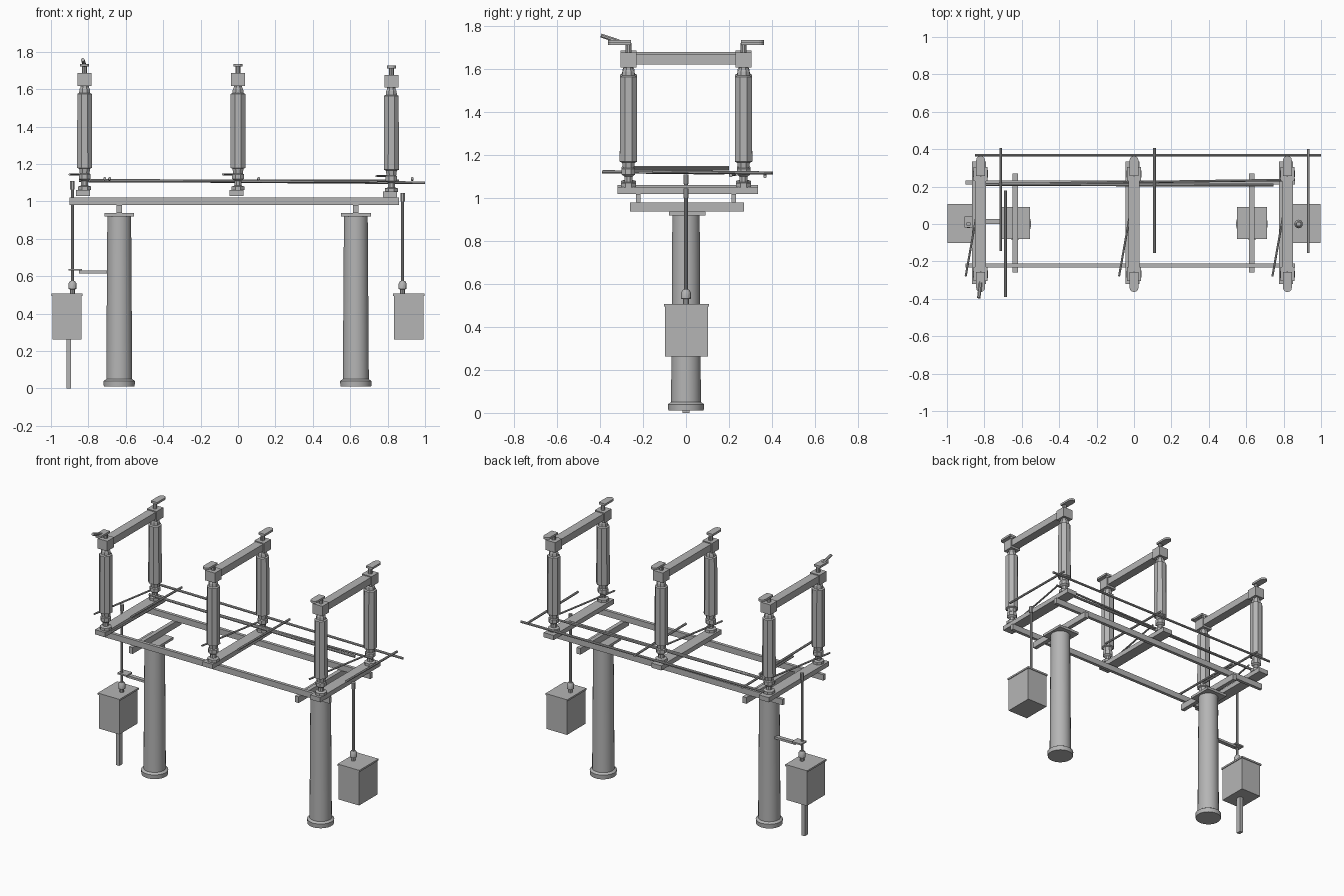
import bpy
import math
from mathutils import Vector

cube = bpy.data.objects.get("Cube")
if cube:
    bpy.data.objects.remove(cube, do_unlink=True)

# single grey finish
grey = bpy.data.materials.new("galvanised_grey")
grey.use_nodes = True
GREY = (0.46, 0.46, 0.46, 1)
grey.diffuse_color = GREY
grey.node_tree.nodes["Principled BSDF"].inputs["Base Color"].default_value = GREY


def make(name, verts, faces, smooth=False):
    mesh = bpy.data.meshes.new(name)
    mesh.from_pydata(verts, [], faces)
    mesh.materials.append(grey)
    obj = bpy.data.objects.new(name, mesh)
    bpy.context.collection.objects.link(obj)
    if smooth:
        bpy.ops.object.select_all(action="DESELECT")
        obj.select_set(True)
        bpy.context.view_layer.objects.active = obj
        bpy.ops.object.shade_smooth_by_angle(angle=math.radians(35))
    return obj


def box(name, x, y, z):
    """Box from (min, max) ranges."""
    verts = [(a, b, c) for a in x for b in y for c in z]
    faces = [(0, 1, 3, 2), (4, 6, 7, 5), (0, 4, 5, 1),
             (2, 3, 7, 6), (0, 2, 6, 4), (1, 5, 7, 3)]
    return make(name, verts, faces)


def around(centre, half):
    return (centre - half, centre + half)


def lathe(name, x, y, profile, sides, smooth=False):
    """Turned part from (radius, height) pairs."""
    verts, faces = [], []
    for r, z in profile:
        for i in range(sides):
            a = math.tau * (i + 0.5) / sides
            verts.append((x + r * math.cos(a), y + r * math.sin(a), z))
    for k in range(len(profile) - 1):
        for i in range(sides):
            j = (i + 1) % sides
            low, high = k * sides, (k + 1) * sides
            faces.append((low + i, low + j, high + j, high + i))
    last = (len(profile) - 1) * sides
    faces.append(tuple(reversed(range(sides))))
    faces.append(tuple(range(last, last + sides)))
    return make(name, verts, faces, smooth)


def rod(name, start, end, radius=0.007, sides=8):
    a, b = Vector(start), Vector(end)
    obj = lathe(name, 0, 0, [(radius, 0), (radius, (b - a).length)], sides, True)
    obj.location = a
    obj.rotation_euler = (b - a).to_track_quat("Z", "Y").to_euler()
    return obj


# support posts with caps and cross arms
for side, x in (("right", -0.635), ("left", 0.63)):
    lathe(f"{side}_post", x, 0, [(0.083, 0.01), (0.085, 0.04), (0.07, 0.05),
                                 (0.064, 0.925)], 24, True)
    box(f"{side}_post_cap", around(x, 0.08), around(0.005, 0.085), (0.92, 0.937))
    box(f"{side}_cross_arm", around(x, 0.014), (-0.26, 0.27), (0.937, 0.98))

# long rails
for name, y in (("front_rail", -0.222), ("back_rail", 0.222)):
    box(name, (-0.9, 0.86), around(y, 0.011), (0.98, 1.02))

# three phases: base beam, two insulators, top blade and terminals
insulator = [(0.038, 1.05), (0.038, 1.07), (0.02, 1.075), (0.02, 1.1),
             (0.034, 1.11), (0.034, 1.135), (0.028, 1.14), (0.032, 1.165),
             (0.044, 1.17), (0.042, 1.565), (0.032, 1.57), (0.03, 1.59),
             (0.024, 1.6), (0.024, 1.615)]
for phase, x, dz in (("right", -0.82, 0.01), ("middle", 0, 0.01), ("left", 0.82, 0)):
    box(f"{phase}_base_beam", around(x - 0.008, 0.038), (-0.32, 0.335),
        (1.02 + dz, 1.052 + dz))
    box(f"{phase}_blade", around(x, 0.03), (-0.24, 0.24), (1.622 + dz, 1.67 + dz))
    for end, s in (("front", -1), ("back", 1)):
        y = 0.268 * s
        part = f"{phase}_{end}"
        lathe(f"{part}_insulator", x, y, [(r, z + dz) for r, z in insulator], 8)
        box(f"{part}_head", around(x, 0.037), around(y, 0.037),
            (1.608 + dz, 1.677 + dz))
        lathe(f"{part}_terminal_stem", x, y,
              [(0.014, 1.677 + dz), (0.014, 1.712 + dz)], 10, True)
        # flat pad with a rounded outer end
        near, far = y - 0.012 * s, y + 0.072 * s
        outline = [(x - 0.024, near), (x + 0.024, near)]
        for i in range(7):
            a = math.pi * i / 6
            outline.append((x + 0.024 * math.cos(a), far + 0.024 * s * math.sin(a)))
        n = len(outline)
        z0, z1 = 1.712 + dz, 1.726 + dz
        verts = [(u, v, z) for z in (z0, z1) for u, v in outline]
        faces = [tuple(range(n)), tuple(range(2 * n - 1, n - 1, -1))]
        faces += [(i, i + n, (i + 1) % n + n, (i + 1) % n) for i in range(n)]
        if s > 0:
            faces = [f[::-1] for f in faces]
        make(f"{part}_terminal_pad", verts, faces)
    # slanted operating link beside each base
    rod(f"{phase}_drive_link", (x - 0.08, -0.28, 1.135 + dz),
        (x + 0.005, 0.2, 1.135 + dz), 0.006)
rod("raised_terminal_arm", (-0.82, -0.31, 1.728), (-0.83, -0.395, 1.757), 0.01)

# operating rods along the frame
rod("back_operating_rod", (-0.85, 0.368, 1.112), (1.0, 0.368, 1.1), 0.008)
rod("inner_operating_rod", (-0.825, 0.212, 1.112), (0.745, 0.208, 1.106), 0.009)
rod("tilted_operating_rod", (-0.8, 0.213, 1.108), (0.86, 0.236, 1.112), 0.007)

# operating rods across the frame
for i, (x, y0, y1) in enumerate(((-0.713, -0.145, 0.405), (-0.687, -0.39, 0.18),
                                 (0.11, -0.155, 0.405), (0.932, -0.155, 0.4))):
    rod(f"cross_operating_rod_{i + 1}", (x, y0, 1.123), (x, y1, 1.117), 0.008)

# drive cabinets with couplings and vertical shafts
for side, x, shaft_x, top in (("right", -0.915, -0.885, 1.11),
                              ("left", 0.913, 0.88, 1.045)):
    box(f"{side}_cabinet", around(x, 0.078), around(0.003, 0.1), (0.262, 0.495))
    box(f"{side}_cabinet_lid", around(x, 0.083), around(0.003, 0.105), (0.495, 0.507))
    lathe(f"{side}_coupling", shaft_x, 0, [(0.014, 0.5), (0.014, 0.53), (0.023, 0.532),
                                           (0.023, 0.56), (0.014, 0.575)], 10, True)
    rod(f"{side}_drive_shaft", (shaft_x, 0, 0.57), (shaft_x, 0, top), 0.0085, 10)
    rod(f"{side}_shaft_fork", (shaft_x, 0, top - 0.045), (shaft_x, 0, top), 0.013)

# cabinet leg and shaft bracket on the right side
box("cabinet_leg", around(-0.905, 0.012), around(0, 0.017), (0, 0.262))
box("shaft_guide_plate", (-0.905, -0.835), around(0.01, 0.03), (0.63, 0.64))
box("shaft_bracket", (-0.85, -0.69), around(0.013, 0.014), (0.615, 0.63))
